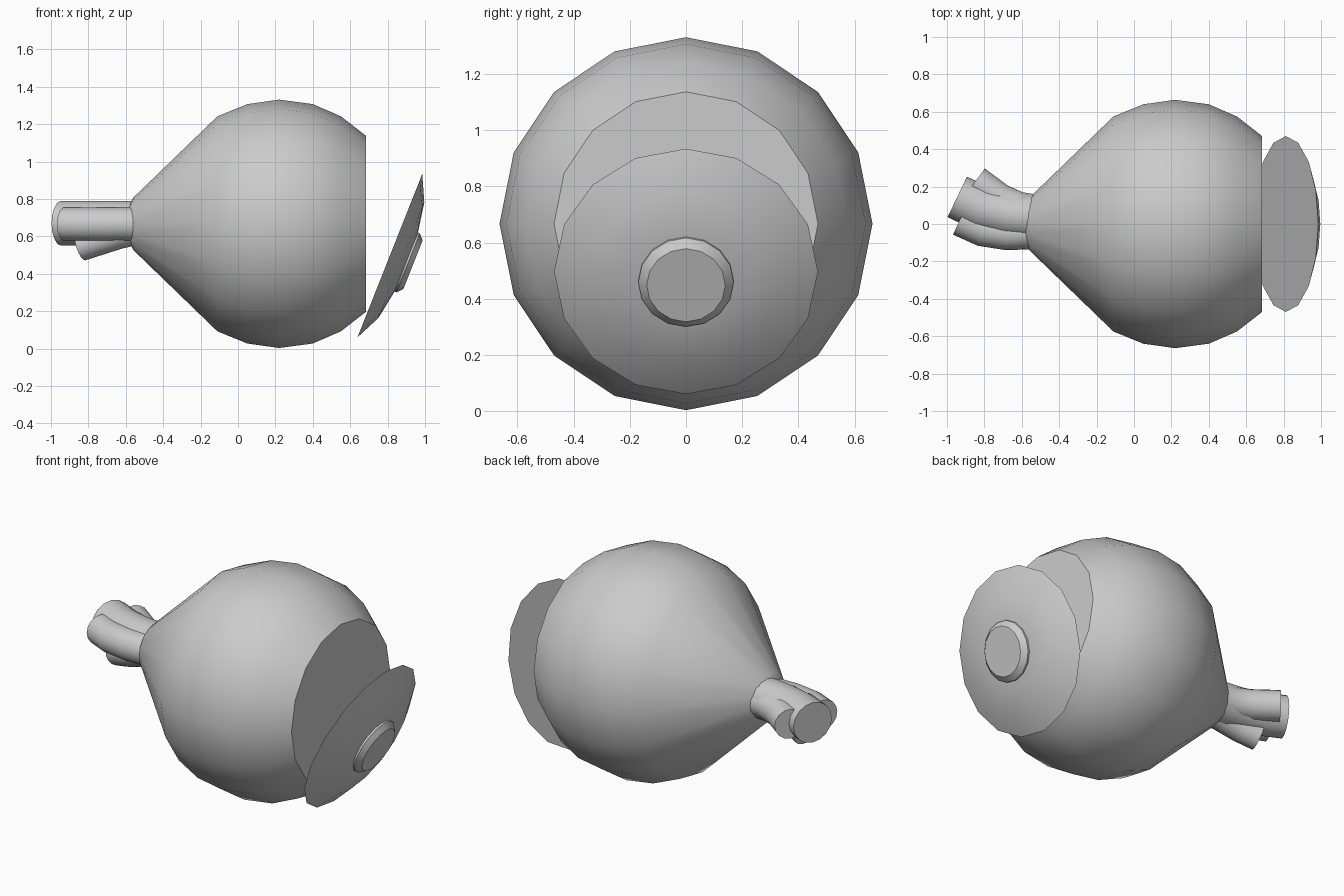
import bpy
import bmesh
import math
from mathutils import Matrix, Vector

cube = bpy.data.objects.get("Cube")
if cube:
    bpy.data.objects.remove(cube, do_unlink=True)

# One plain grey for everything
grey = bpy.data.materials.new("plain_grey")
grey.use_nodes = True
color = (0.6, 0.6, 0.6, 1)
grey.diffuse_color = color
grey.node_tree.nodes["Principled BSDF"].inputs["Base Color"].default_value = color

SIDES = 16
MID_Z = 0.667


def finish(obj):
    obj.data.materials.clear()
    obj.data.materials.append(grey)
    bpy.ops.object.select_all(action="DESELECT")
    obj.select_set(True)
    bpy.context.view_layer.objects.active = obj
    bpy.ops.object.shade_smooth_by_angle(angle=math.radians(32))


def lathe_x(name, profile, location, tilt=0):
    """Turn (x, radius) points around the x axis, with flat caps at both ends."""
    bm = bmesh.new()
    rings = []
    for x, r in profile:
        angles = [math.tau * i / SIDES for i in range(SIDES)]
        rings.append([bm.verts.new((x, r * math.sin(a), r * math.cos(a))) for a in angles])
    for a, b in zip(rings, rings[1:]):
        for i in range(SIDES):
            j = (i + 1) % SIDES
            bm.faces.new((a[i], a[j], b[j], b[i]))
    bm.faces.new(rings[0])
    bm.faces.new(rings[-1])
    bmesh.ops.recalc_face_normals(bm, faces=bm.faces)
    bm.transform(Matrix.Translation(Vector(location)) @ Matrix.Rotation(tilt, 4, "Y"))
    mesh = bpy.data.meshes.new(name)
    bm.to_mesh(mesh)
    bm.free()
    obj = bpy.data.objects.new(name, mesh)
    bpy.context.collection.objects.link(obj)
    finish(obj)


def tube(name, radius, points):
    """Closed round tube swept along a short path."""
    curve = bpy.data.curves.new(name, "CURVE")
    curve.dimensions = "3D"
    curve.bevel_depth = radius
    curve.bevel_resolution = 6
    curve.use_fill_caps = True
    spline = curve.splines.new("POLY")
    spline.points.add(len(points) - 1)
    for p, co in zip(spline.points, points):
        p.co = (*co, 1)
    obj = bpy.data.objects.new(name, curve)
    bpy.context.collection.objects.link(obj)
    bpy.ops.object.select_all(action="DESELECT")
    obj.select_set(True)
    bpy.context.view_layer.objects.active = obj
    bpy.ops.object.convert(target="MESH")
    finish(bpy.context.object)


# Bulb tapering to a neck, with a flat cut mouth
lathe_x("bulb_body", [(-0.585, 0.09), (-0.56, 0.14), (-0.11, 0.575), (0.05, 0.64),
                      (0.22, 0.664), (0.40, 0.64), (0.55, 0.575), (0.685, 0.47)],
        (0, 0, MID_Z))

# Shallow domed lid hanging open, with its knob
tilt = math.atan2(0.345, 0.87)
hinge = (0.812, 0, 0.497)
lathe_x("lid", [(0, 0.47), (0.066, 0.333), (0.094, 0.17)], hinge, tilt)
lathe_x("lid_knob", [(0.085, 0.17), (0.105, 0.17), (0.133, 0.14)], hinge, tilt)

# Bundle of bent tubes leaving the neck
tube("main_tube", 0.12, [(-0.54, 0.035, 0.67), (-0.68, 0.05, 0.67),
                         (-0.82, 0.085, 0.67), (-0.945, 0.145, 0.67)])
tube("back_tube", 0.088, [(-0.53, 0.07, 0.667), (-0.62, 0.085, 0.667),
                          (-0.72, 0.13, 0.667), (-0.85, 0.226, 0.667)])
tube("front_tube", 0.09, [(-0.54, -0.045, 0.665), (-0.68, -0.05, 0.665),
                          (-0.81, -0.03, 0.665), (-0.93, 0.025, 0.665)])
tube("lower_tube", 0.08, [(-0.54, 0.0, 0.635), (-0.64, 0.0, 0.612),
                          (-0.74, 0.02, 0.58), (-0.84, 0.055, 0.548)])
